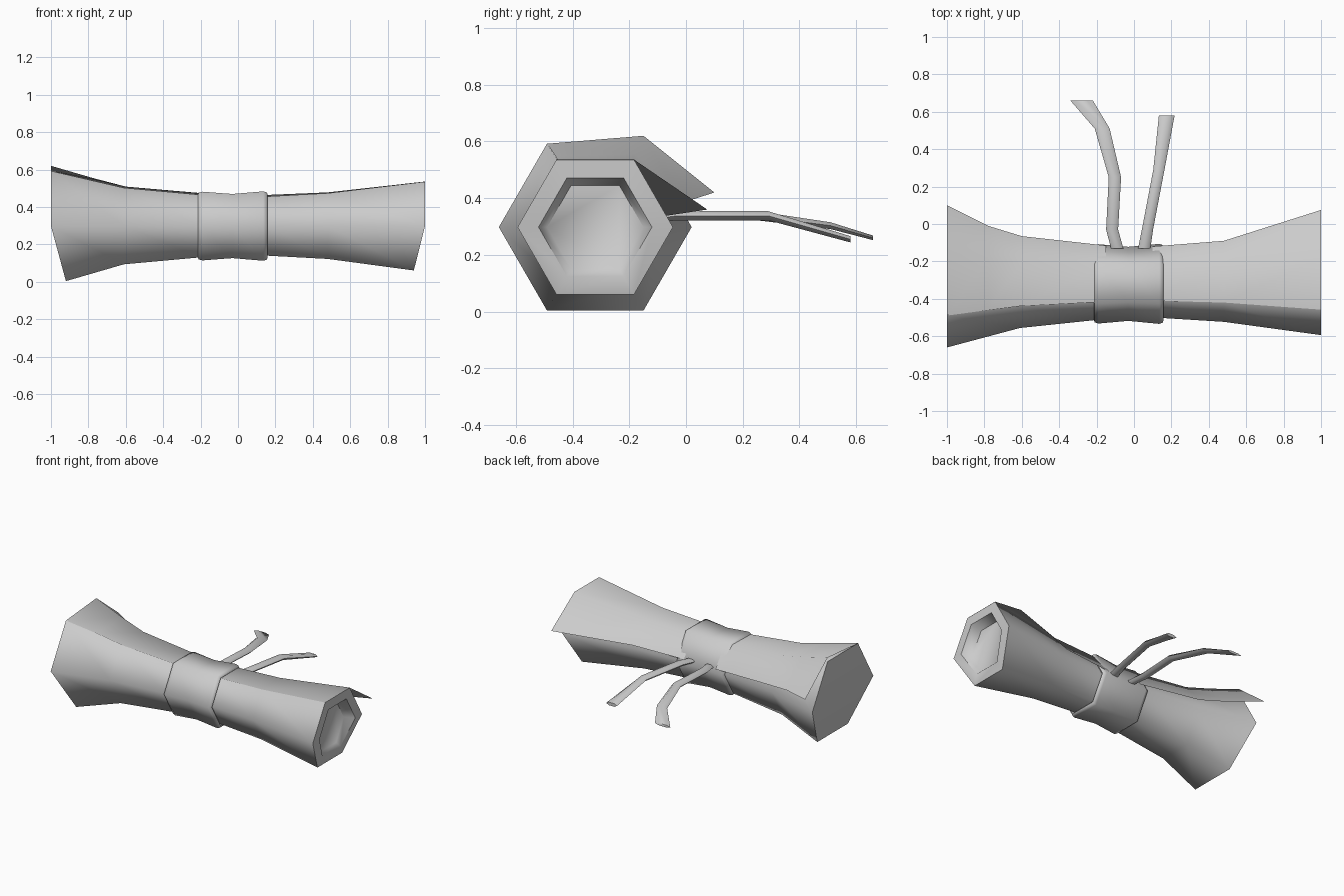
import bpy, bmesh, math
from mathutils import Vector

if "Cube" in bpy.data.objects:
    bpy.data.objects.remove(bpy.data.objects["Cube"])

CY, CZ = -0.32, 0.298


def hexagon(x, r, low=0.0, cy=CY, cz=CZ):
    """Six points around the x axis; the two lowest ones shift by low."""
    pts = []
    for k in range(6):
        a = math.radians(60 * k)
        s = math.sin(a)
        pts.append(Vector((x + (low if s < -0.5 else 0), cy + r * math.cos(a), cz + r * s)))
    return pts


def skin(name, rows, closed=True, angle=50):
    """Join rows of points with quads; returns the bmesh rows for capping."""
    bm = bmesh.new()
    vs = [[bm.verts.new(p) for p in row] for row in rows]
    n = len(rows[0])
    for a, b in zip(vs, vs[1:]):
        for i in range(n if closed else n - 1):
            j = (i + 1) % n
            bm.faces.new((a[i], a[j], b[j], b[i]))
    return bm, vs


def finish(name, bm, angle):
    bmesh.ops.recalc_face_normals(bm, faces=bm.faces)
    me = bpy.data.meshes.new(name)
    bm.to_mesh(me)
    bm.free()
    ob = bpy.data.objects.new(name, me)
    bpy.context.collection.objects.link(ob)
    bpy.context.view_layer.objects.active = ob
    ob.select_set(True)
    bpy.ops.object.shade_smooth_by_angle(angle=math.radians(angle))
    ob.select_set(False)
    return ob


# Rolled sheet: hexagonal tube flared at both ends, hollowed at the right end
profile = [(-1, .34, .08), (-.61, .236, 0), (-.2, .193, 0), (.16, .183, 0), (.48, .203, 0),
           (1, .274, -.06), (1, .2, -.045), (.93, .17, 0)]
bm, vs = skin("rolled_sheet", [hexagon(*p) for p in profile])
a = vs[0]
bm.faces.new((a[0], a[1], a[2], a[3]))
bm.faces.new((a[0], a[3], a[4], a[5]))
bm.faces.new(vs[-1])
finish("rolled_sheet", bm, 65)

# Loose outer edge of the sheet, curling away from the roll on each side
left = [(-1, (-.49, .592), (-.15, .62), (.10, .42)),
        (-.78, (-.46, .548), (-.18, .556), (-.01, .385)),
        (-.6, (-.438, .506), (-.2, .509), (-.065, .355)),
        (-.15, (-.415, .466), (-.22, .47), (-.115, .325))]
right = [(.1, (-.41, .46), (-.22, .462), (-.12, .325)),
         (.48, (-.42, .475), (-.215, .478), (-.09, .335)),
         (1, (-.458, .536), (-.183, .536), (.075, .36))]
for name, rows in (("left_flap", left), ("right_flap", right)):
    bm, vs = skin(name, [[Vector((x, *p)) for p in pts] for x, *pts in rows], closed=False)
    finish(name, bm, 65)

# Ribbon band with softened rims and a slight waist
band = [(-.2, .185), (-.214, .195), (-.21, .206), (-.19, .212), (-.03, .198),
        (.135, .214), (.153, .208), (.158, .196), (.145, .18)]
bm, vs = skin("ribbon_band", [hexagon(x, r) for x, r in band])
finish("ribbon_band", bm, 65)


def tail(name, path):
    """Flattened strip with rows of x, y, z, half width, half thickness."""
    rows = []
    for x, y, z, w, t in path:
        rows.append([Vector((x + sx * w, y, z + sz * t))
                     for sx, sz in ((1, 0), (.5, 1), (-.5, 1), (-1, 0), (-.5, -1), (.5, -1))])
    bm, vs = skin(name, rows)
    bm.faces.new(vs[0])
    bm.faces.new(vs[-1])
    finish(name, bm, 65)


# Two loose ribbon tails
tail("left_ribbon_tail", [(-.09, -.13, .325, .033, .013), (-.117, -.03, .338, .032, .016),
                          (-.102, .25, .338, .033, .016), (-.17, .51, .303, .04, .012),
                          (-.28, .66, .26, .06, .008)])
tail("right_ribbon_tail", [(.055, -.13, .325, .033, .013), (.072, -.03, .338, .03, .016),
                           (.133, .29, .338, .03, .016), (.175, .58, .255, .042, .011)])
